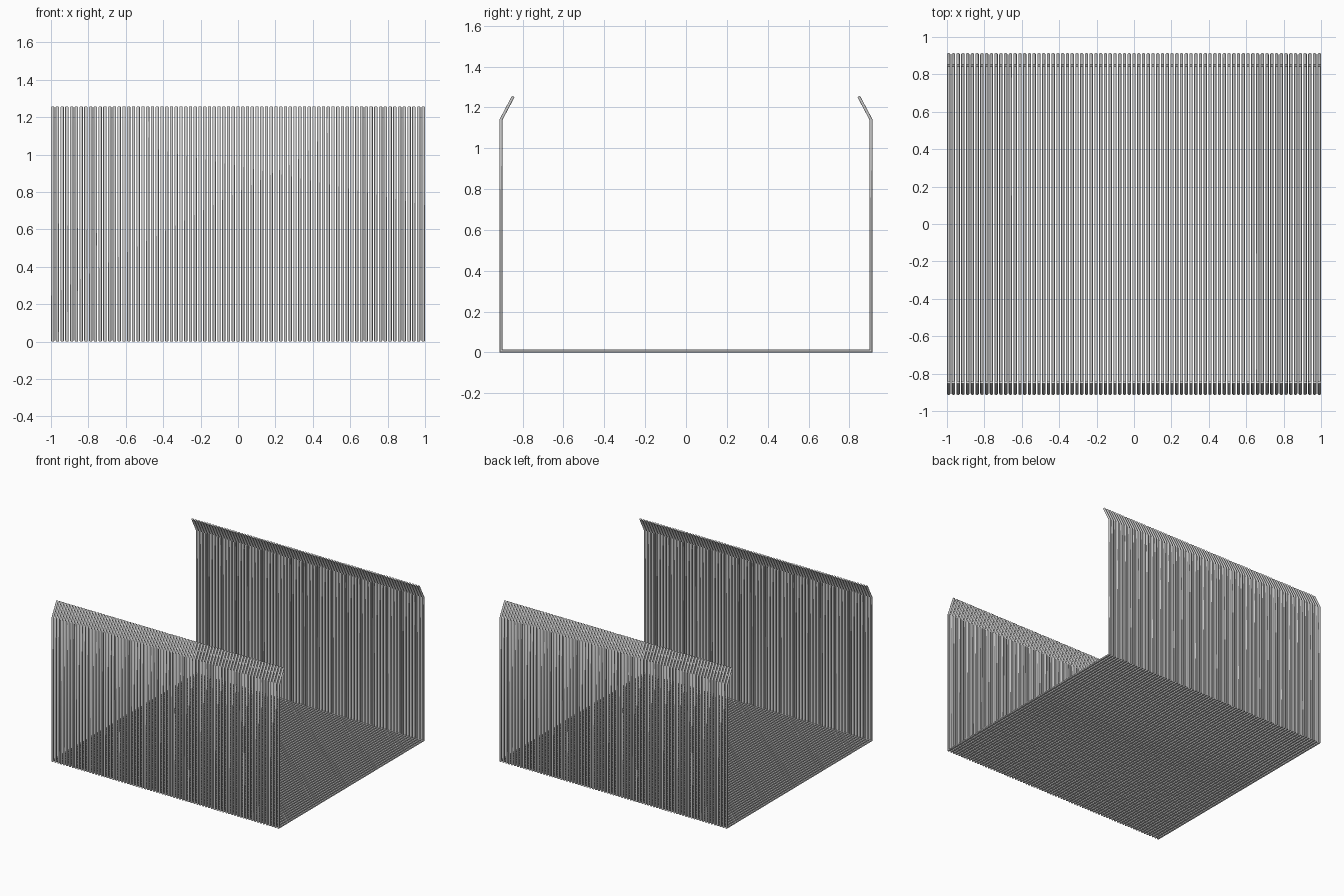
import bpy, bmesh
from math import cos, sin, radians
from mathutils import Vector

if "Cube" in bpy.data.objects:
    bpy.data.objects.remove(bpy.data.objects["Cube"])

COUNT = 79                      # wires in the strip
W, T, R = 0.018, 0.014, 0.006   # wire width (x), thickness, corner radius
PITCH = (2.0 - W) / (COUNT - 1)

# centre line of one wire in the y-z plane: right half, mirrored to the left
half = [(0.846, 1.2535), (0.906, 1.14), (0.906, T / 2)]
path = [Vector(p) for p in half] + [Vector((-y, z)) for y, z in reversed(half)]

# rounded wire cross-section: (x, offset across the path)
section = []
for q, (sx, sy) in enumerate([(1, 1), (-1, 1), (-1, -1), (1, -1)]):
    for step in range(4):
        t = radians(90 * q + 30 * step)
        section.append((sx * (W / 2 - R) + R * cos(t), sy * (T / 2 - R) + R * sin(t)))


def mitre(i):
    """Offset direction at a path point, lengthened so bends keep thickness."""
    dirs = []
    if i > 0:
        dirs.append((path[i] - path[i - 1]).normalized())
    if i < len(path) - 1:
        dirs.append((path[i + 1] - path[i]).normalized())
    normals = [Vector((-d.y, d.x)) for d in dirs]
    m = sum(normals, Vector((0, 0))).normalized()
    return m / m.dot(normals[0])


# sweep the section along the path
bm = bmesh.new()
rings = []
for i, p in enumerate(path):
    m = mitre(i)
    rings.append([bm.verts.new((x, p.x + m.x * o, p.y + m.y * o)) for x, o in section])
n = len(section)
for r, s in zip(rings, rings[1:]):
    for k in range(n):
        bm.faces.new((r[k], r[(k + 1) % n], s[(k + 1) % n], s[k]))
bm.faces.new(rings[0])
bm.faces.new(rings[-1])
bmesh.ops.recalc_face_normals(bm, faces=bm.faces)
mesh = bpy.data.meshes.new("staple_strip")
bm.to_mesh(mesh)
bm.free()

strip = bpy.data.objects.new("staple_strip", mesh)
bpy.context.collection.objects.link(strip)
strip.location.x = -1 + W / 2

# round wire, crisp corners and cut ends
bpy.context.view_layer.objects.active = strip
strip.select_set(True)
bpy.ops.object.shade_smooth_by_angle(angle=radians(35))

# repeat the wire along x
arr = strip.modifiers.new("row", 'ARRAY')
arr.count = COUNT
arr.use_relative_offset = False
arr.use_constant_offset = True
arr.constant_offset_displace = (PITCH, 0, 0)
